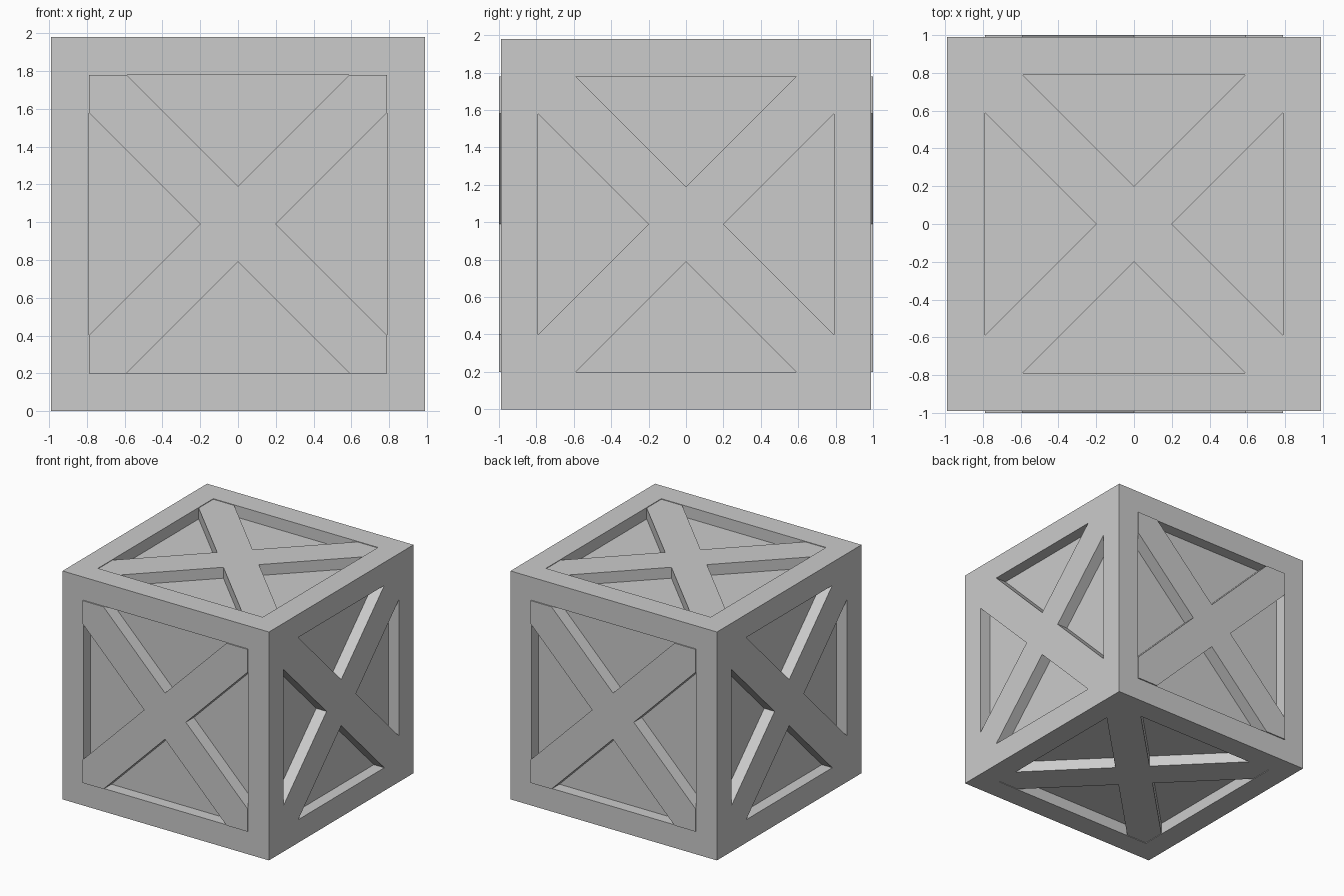
import bpy, bmesh
from math import pi
from mathutils import Matrix, Vector

if "Cube" in bpy.data.objects:
    bpy.data.objects.remove(bpy.data.objects["Cube"])

HALF = 0.99      # half size of the crate
RAIL = 0.20      # width of the edge rails
RECESS = 0.10    # depth of the sunken panels
OPEN = HALF - RAIL
CENTRE = Matrix.Translation((0, 0, HALF))


def finish(bm, name):
    bmesh.ops.recalc_face_normals(bm, faces=bm.faces[:])
    mesh = bpy.data.meshes.new(name)
    bm.to_mesh(mesh)
    bm.free()
    obj = bpy.data.objects.new(name, mesh)
    bpy.context.collection.objects.link(obj)
    return obj


def crate_body():
    # Cube with each face inset into a rail border and a sunken panel
    bm = bmesh.new()
    bmesh.ops.create_cube(bm, size=2 * HALF, matrix=CENTRE)
    panels = bm.faces[:]
    bmesh.ops.inset_individual(bm, faces=panels, thickness=RAIL, use_even_offset=True)
    normals = [f.normal.copy() for f in panels]
    pushed = bmesh.ops.extrude_discrete_faces(bm, faces=panels)["faces"]
    for face, n in zip(pushed, normals):
        bmesh.ops.translate(bm, verts=face.verts[:], vec=-n * RECESS)
    finish(bm, "crate_body")


def cross_brace(name, rotation, height):
    # X-shaped board: one arm outline repeated four times, then extruded
    bm = bmesh.new()
    arm = [(0.2, 0), (OPEN, OPEN - 0.2), (OPEN, OPEN), (OPEN - 0.2, OPEN)]
    base = HALF - RECESS - 0.01
    verts = []
    for k in range(4):
        turn = Matrix.Rotation(k * pi / 2, 3, 'Z')
        verts += [bm.verts.new(turn @ Vector((x, y, base))) for x, y in arm]
    face = bm.faces.new(verts)
    top = bmesh.ops.extrude_face_region(bm, geom=[face])["geom"]
    bmesh.ops.translate(bm, vec=(0, 0, height - base),
                        verts=[g for g in top if isinstance(g, bmesh.types.BMVert)])
    bmesh.ops.transform(bm, matrix=CENTRE @ rotation, verts=bm.verts[:])
    finish(bm, name)


crate_body()

# Front and back braces stand proud; sides are flush; top and bottom sit just below
R = Matrix.Rotation
for name, rot, height in [
    ("front_brace", R(pi / 2, 4, 'X'), 1.0),
    ("back_brace", R(-pi / 2, 4, 'X'), 1.0),
    ("right_brace", R(pi / 2, 4, 'Y'), HALF),
    ("left_brace", R(-pi / 2, 4, 'Y'), HALF),
    ("top_brace", Matrix.Identity(4), HALF - 0.005),
    ("bottom_brace", R(pi, 4, 'X'), HALF - 0.005),
]:
    cross_brace(name, rot, height)
